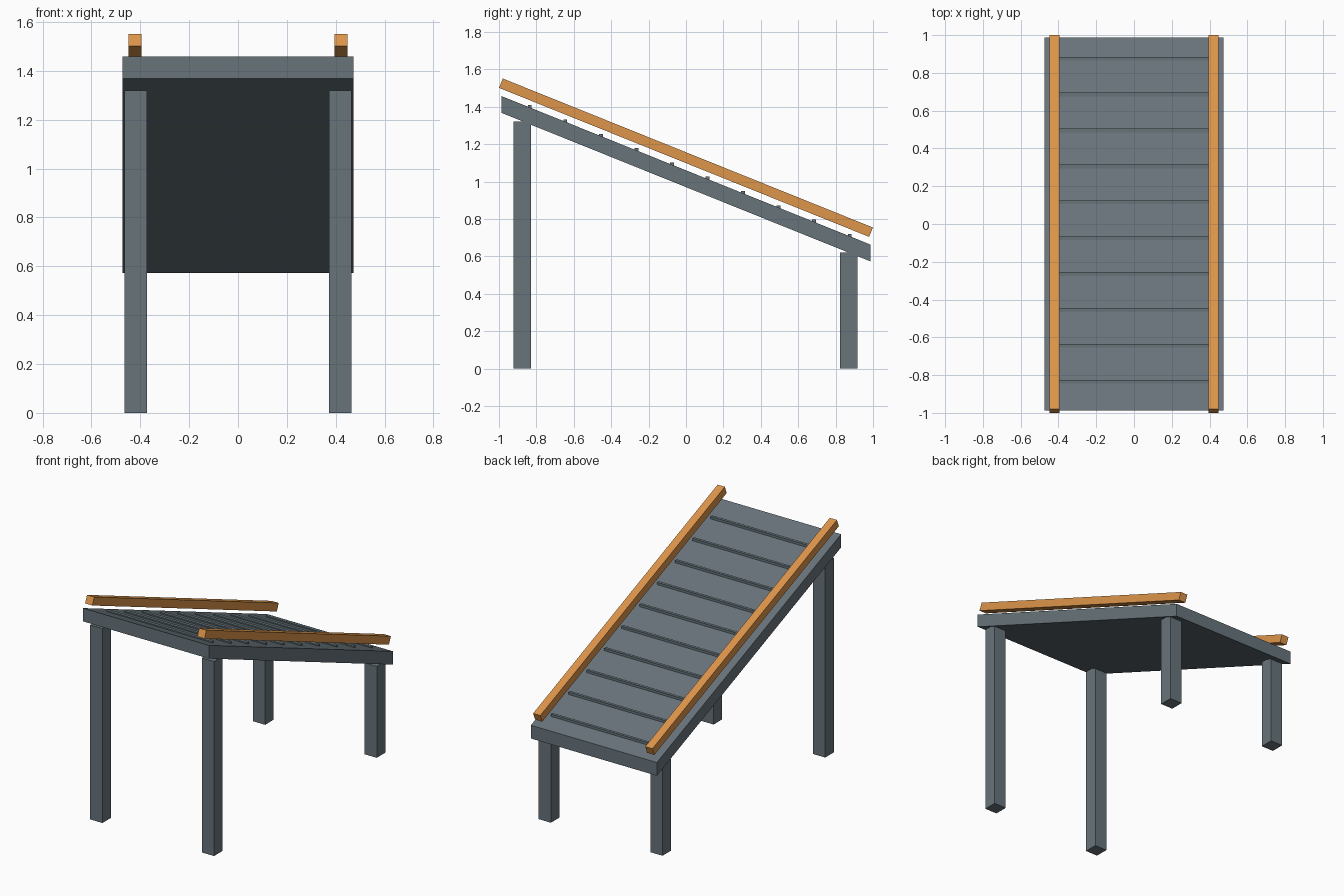
import bpy
import math
from mathutils import Matrix

if "Cube" in bpy.data.objects:
    bpy.data.objects.remove(bpy.data.objects["Cube"], do_unlink=True)


def material(name, rgb):
    mat = bpy.data.materials.new(name)
    mat.use_nodes = True
    mat.diffuse_color = (*rgb, 1)
    mat.node_tree.nodes["Principled BSDF"].inputs["Base Color"].default_value = (*rgb, 1)
    return mat


slate = material("slate_grey", (0.136, 0.173, 0.195))
orange = material("orange", (0.72, 0.30, 0.07))

SLOPE = -0.4025
DECK_MID = 1.06   # height of the deck's top surface at y = 0


def box(name, center, size, mat, tilt=None):
    """Box with its size and optional tilt baked into the mesh."""
    bpy.ops.mesh.primitive_cube_add(size=1, location=center)
    ob = bpy.context.object
    ob.name = name
    ob.data.name = name
    ob.data.transform(Matrix.Diagonal((*size, 1)))
    if tilt:
        ob.data.transform(tilt)
    ob.data.materials.append(mat)
    return ob


# Sloping deck: a sheared slab, so its ends stay vertical
shear = Matrix.Identity(4)
shear[2][1] = SLOPE
box("deck", (0, 0, DECK_MID - 0.045), (0.946, 1.975, 0.09), slate, shear)

# Level cleats let into the deck, each with an exposed downhill edge
for i in range(10):
    y = -0.835 + 0.19 * i
    top = DECK_MID + SLOPE * y + 0.012
    box(f"cleat_{i + 1}", (0, y, top - 0.015), (0.79, 0.02, 0.03), slate)

# Legs and side rails on both sides
rail_tilt = Matrix.Rotation(math.atan(SLOPE), 4, 'X')
for side, s in (("left", 1), ("right", -1)):
    for end, y, height in (("front", -0.875, 1.32), ("back", 0.87, 0.62)):
        box(f"{end}_{side}_leg", (s * 0.419, y, height / 2),
            (0.092, 0.092, height), slate)
    box(f"{side}_rail", (s * 0.421, 0, 1.1275), (0.054, 2.133, 0.054),
        orange, rail_tilt)
